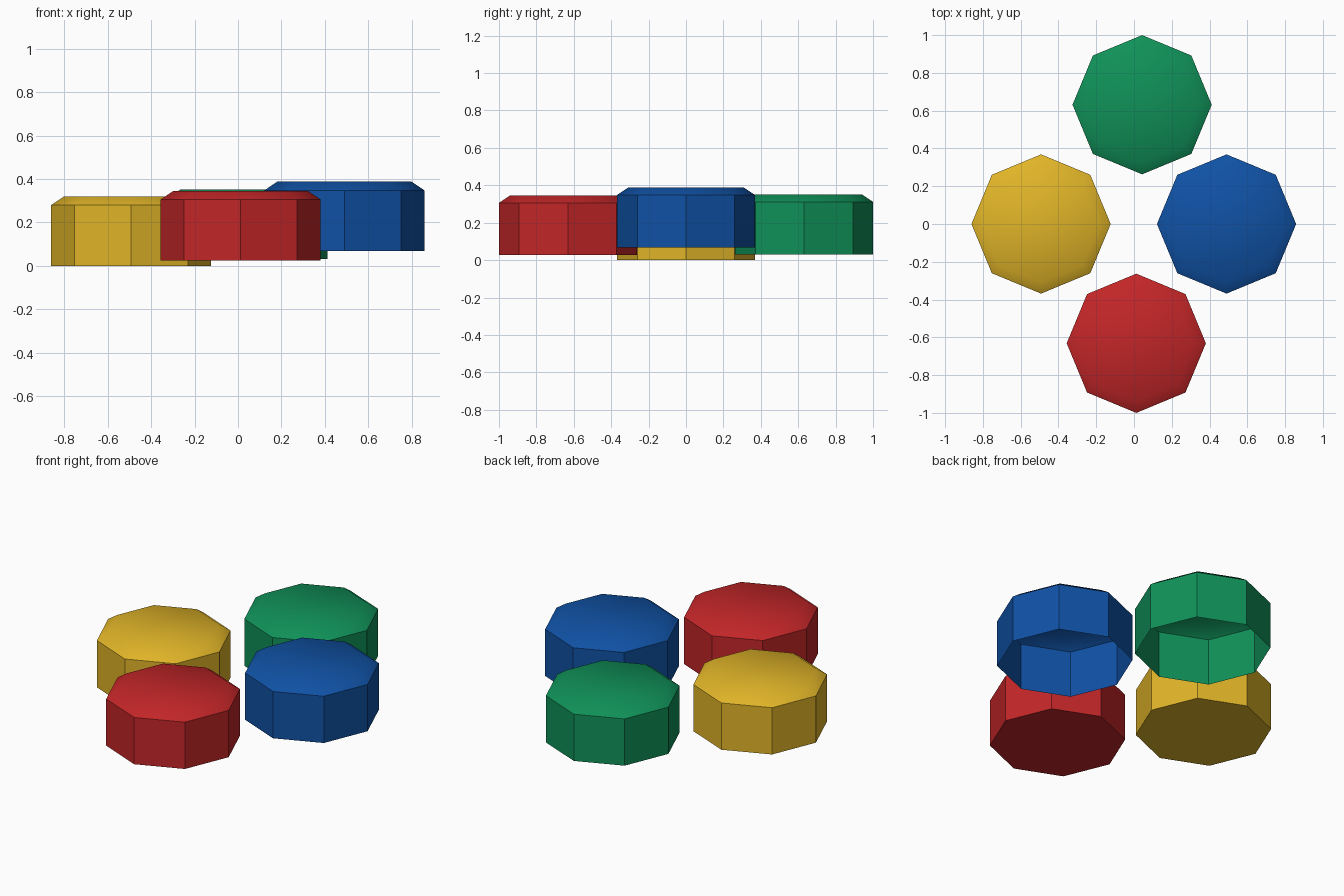
import bpy, bmesh, math

if "Cube" in bpy.data.objects:
    bpy.data.objects.remove(bpy.data.objects["Cube"])

SIDES, R_WALL, R_TOP = 8, 0.3685, 0.309
WALL_H, FULL_H = 0.28, 0.32


def material(name, rgb):
    m = bpy.data.materials.new(name)
    m.diffuse_color = (*rgb, 1.0)
    m.use_nodes = True
    m.node_tree.nodes["Principled BSDF"].inputs["Base Color"].default_value = m.diffuse_color
    return m


def button(name, x, y, z, mat, closed):
    """Octagonal button: straight wall, bevelled cap, optional floor."""
    bm = bmesh.new()
    rings = []
    for r, h in ((R_WALL, 0), (R_WALL, WALL_H), (R_TOP, FULL_H)):
        rings.append([bm.verts.new((r * math.cos(math.tau * i / SIDES),
                                    r * math.sin(math.tau * i / SIDES), h))
                      for i in range(SIDES)])
    for low, high in zip(rings, rings[1:]):
        for i in range(SIDES):
            j = (i + 1) % SIDES
            bm.faces.new((low[i], low[j], high[j], high[i]))
    bm.faces.new(rings[-1])
    if closed:
        bm.faces.new(rings[0][::-1])
    mesh = bpy.data.meshes.new(name)
    bm.to_mesh(mesh)
    bm.free()
    mesh.materials.append(mat)
    ob = bpy.data.objects.new(name, mesh)
    ob.location = (x, y, z)
    bpy.context.collection.objects.link(ob)
    # smooth cap, crisp walls
    bpy.ops.object.select_all(action='DESELECT')
    ob.select_set(True)
    bpy.context.view_layer.objects.active = ob
    bpy.ops.object.shade_smooth_by_angle(angle=math.radians(40))


# Left and front buttons have floors; right and back ones are open below
button("left_button", -0.492, 0.0, 0.0, material("yellow", (0.75, 0.46, 0.021)), True)
button("front_button", 0.012, -0.6315, 0.026, material("red", (0.546, 0.019, 0.021)), True)
button("right_button", 0.49, 0.0, 0.068, material("blue", (0.005, 0.084, 0.376)), False)
button("back_button", 0.043, 0.6315, 0.031, material("green", (0.005, 0.283, 0.098)), False)
